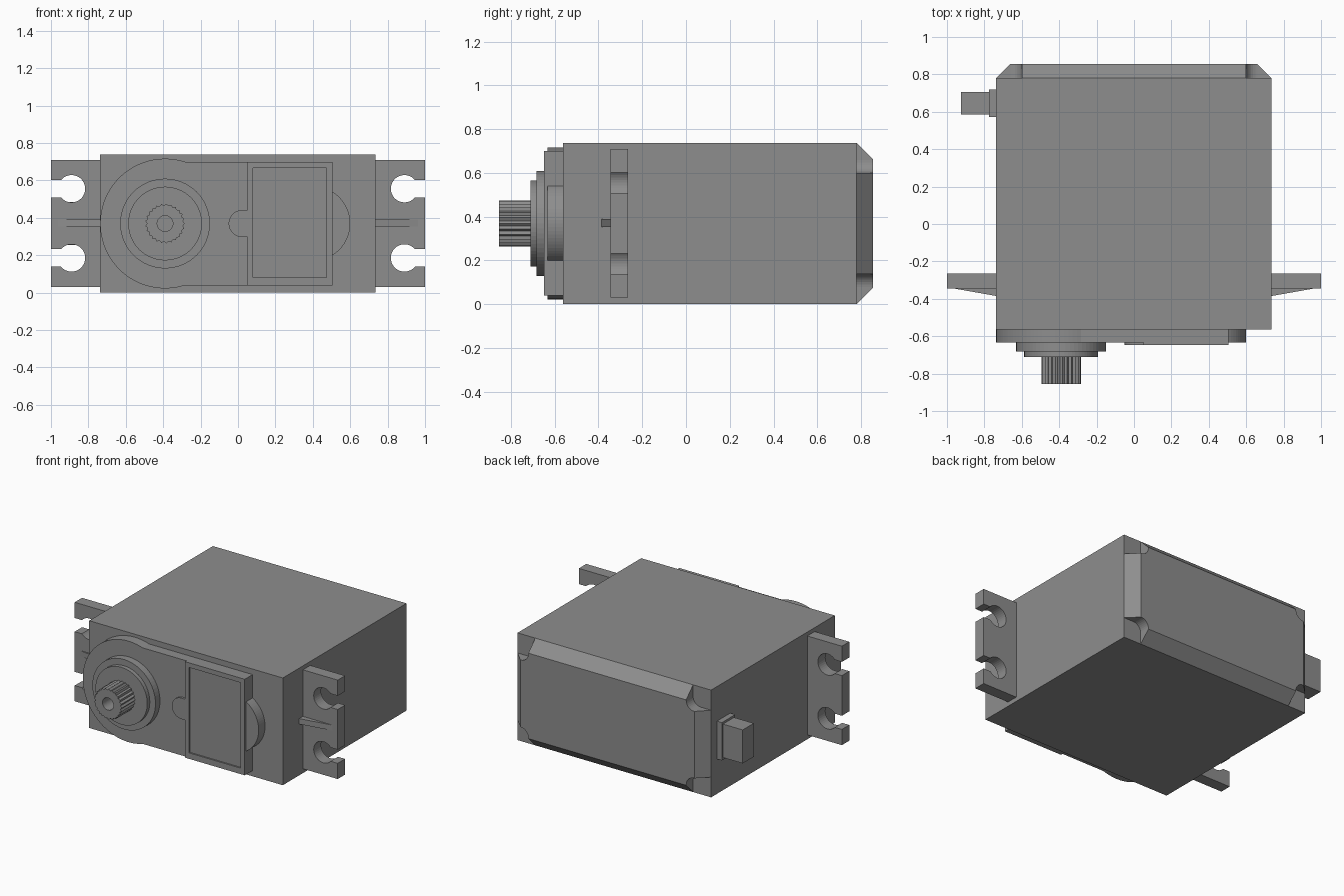
import bpy
import bmesh
from math import sin, cos, pi, asin

cube = bpy.data.objects.get("Cube")
if cube:
    bpy.data.objects.remove(cube, do_unlink=True)

grey = bpy.data.materials.new("housing grey")
grey.use_nodes = True
grey.diffuse_color = (0.27, 0.27, 0.27, 1)
grey.node_tree.nodes["Principled BSDF"].inputs["Base Color"].default_value = grey.diffuse_color

MID = 0.369          # height of the centre line
SHAFT_X = -0.39


def arc(cx, cz, r, a0, a1, n):
    """Points (x, z) along an arc, ends included."""
    return [(cx + r * cos(a0 + (a1 - a0) * i / n), cz + r * sin(a0 + (a1 - a0) * i / n))
            for i in range(n + 1)]


def circle(cx, cz, r, n=64):
    return arc(cx, cz, r, 0, 2 * pi, n)[:-1]


def rect(x0, x1, z0, z1, inset=0.0):
    x0, x1, z0, z1 = x0 + inset, x1 - inset, z0 + inset, z1 - inset
    return [(x0, z0), (x1, z0), (x1, z1), (x0, z1)]


def loft(name, *rings):
    """Join (profile, y) rings in order and cap both ends."""
    bm = bmesh.new()
    loops = [[bm.verts.new((x, y, z)) for x, z in pts] for pts, y in rings]
    for a, b in zip(loops, loops[1:]):
        for i in range(len(a)):
            j = (i + 1) % len(a)
            bm.faces.new((a[i], a[j], b[j], b[i]))
    bm.faces.new(loops[0])
    bm.faces.new(loops[-1])
    bmesh.ops.recalc_face_normals(bm, faces=bm.faces)
    mesh = bpy.data.meshes.new(name)
    bm.to_mesh(mesh)
    bm.free()
    mesh.materials.append(grey)
    obj = bpy.data.objects.new(name, mesh)
    bpy.context.collection.objects.link(obj)
    return obj


def prism(name, profile, y0, y1):
    return loft(name, (profile, y0), (profile, y1))


# Main case with a chamfered back edge
outline = (-0.737, 0.735, 0.0, 0.737)
body = loft("case", (rect(*outline), -0.563), (rect(*outline), 0.78),
            (rect(*outline, inset=0.075), 0.855))

# Rounded screw pockets cut from the four back corners
for sx in (-1, 1):
    for sz in (-1, 1):
        corner = arc(0.66, 0.29, 0.06, pi, 1.5 * pi, 8) + [(0.9, 0.23), (0.9, 0.6), (0.6, 0.6)]
        cutter = prism("pocket_cutter", [(sx * x, MID + sz * z) for x, z in corner], 0.78, 1.0)
        cutter.hide_render = True
        cutter.hide_set(True)
        cut = body.modifiers.new("pocket", 'BOOLEAN')
        cut.operation = 'DIFFERENCE'
        cut.solver = 'EXACT'
        cut.object = cutter

# Apply the cuts and drop the cutters
graph = bpy.context.evaluated_depsgraph_get()
cut_mesh = bpy.data.meshes.new_from_object(body.evaluated_get(graph))
body.modifiers.clear()
body.data = cut_mesh
for obj in [o for o in bpy.data.objects if o.name.startswith("pocket_cutter")]:
    bpy.data.objects.remove(obj, do_unlink=True)

# Mounting ears with open keyhole slots, and a tapered rib on each
for side, sx in (("left", 1), ("right", -1)):
    ear = [(0.73, 0.03), (1.0, 0.03)]
    for cz in (0.185, 0.555):
        a = asin(0.047 / 0.073)
        ear += [(1.0, cz - 0.047)] + arc(0.89, cz, 0.073, -a, a - 2 * pi, 28) + [(1.0, cz + 0.047)]
    ear += [(1.0, 0.71), (0.73, 0.71)]
    prism(side + "_mounting_ear", [(sx * x, z) for x, z in ear], -0.345, -0.265)
    loft(side + "_ear_rib",
         (rect(sx * 0.73, sx * 0.99, 0.352, 0.39), -0.34),
         (rect(sx * 0.73, sx * 0.735, 0.352, 0.39), -0.385))

# Front cover: round around the shaft, straight towards the other end
R, HALF = 0.347, 0.33
a = asin(HALF / R)
cover = arc(SHAFT_X, MID, R, a, 2 * pi - a, 56) + [(0.505, MID - HALF), (0.505, MID + HALF)]
prism("front_cover", cover, -0.563, -0.633)

# Rounded boss showing beside the cover
a = asin(0.17 / 0.2)
prism("side_boss", arc(0.4, MID, 0.2, -a, a, 24), -0.563, -0.633)

# Raised plate with a shallow recessed panel, and its locating tab
plate = (0.05, 0.505, MID - HALF, MID + HALF)
panel = rect(0.08, 0.472, 0.08, 0.667)
loft("raised_plate", (rect(*plate), -0.633), (rect(*plate), -0.648),
     (panel, -0.648), (panel, -0.638))
prism("plate_tab", arc(0.022, MID, 0.072, pi / 2, 1.5 * pi, 20)
      + [(0.05, MID - 0.072), (0.05, MID + 0.072)], -0.633, -0.648)

# Stepped collar around the shaft
wide, narrow = circle(SHAFT_X, MID, 0.24), circle(SHAFT_X, MID, 0.197)
loft("shaft_collar", (wide, -0.633), (wide, -0.682), (narrow, -0.682), (narrow, -0.71))

# Toothed output shaft with a screw hole
TEETH = 25
spline = []
for i in range(TEETH * 2):
    r, t = (0.106, 0.096)[i % 2], pi * i / TEETH
    spline.append((SHAFT_X + r * cos(t), MID + r * sin(t)))
hole = circle(SHAFT_X, MID, 0.042, TEETH * 2)
loft("output_shaft", (spline, -0.71), (spline, -0.855), (hole, -0.855), (hole, -0.73))

# Cable and its strain relief on the side
prism("cable_grommet", rect(-0.775, -0.73, 0.24, 0.50), 0.573, 0.718)
prism("cable", rect(-0.925, -0.77, 0.255, 0.485), 0.585, 0.705)
